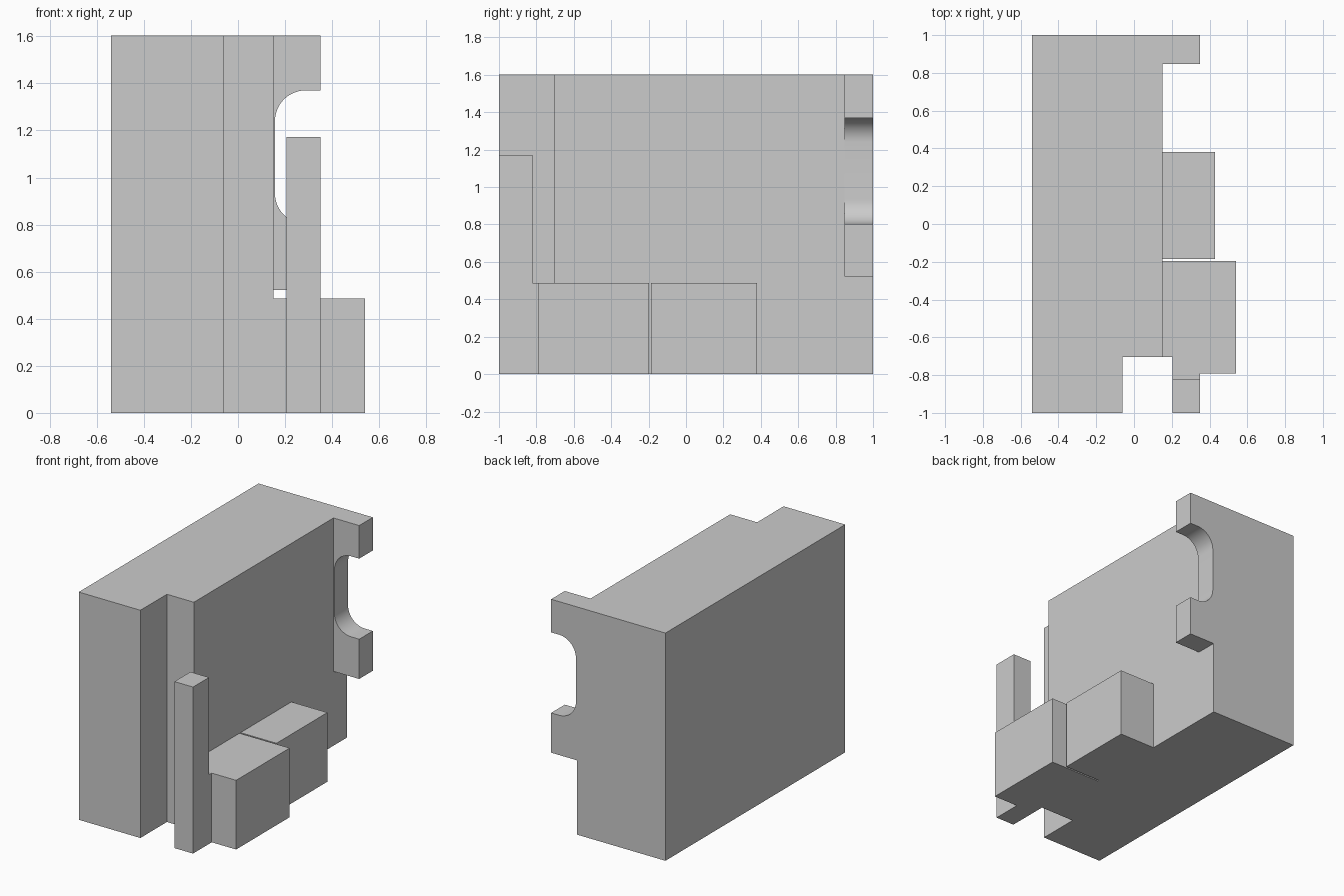
import bpy, bmesh, math
from mathutils import Vector

if "Cube" in bpy.data.objects:
    bpy.data.objects.remove(bpy.data.objects["Cube"])

grey = bpy.data.materials.new("plain grey")
grey.diffuse_color = (0.6, 0.6, 0.6, 1)
grey.use_nodes = True
grey.node_tree.nodes["Principled BSDF"].inputs["Base Color"].default_value = grey.diffuse_color


def prism(name, outline, low, high, axis="z"):
    """Extrude a 2D outline: xy outline along z, or xz outline along y."""
    place = (lambda a, b, d: (a, b, d)) if axis == "z" else (lambda a, b, d: (a, d, b))
    bm = bmesh.new()
    face = bm.faces.new([bm.verts.new(place(a, b, low)) for a, b in outline])
    out = bmesh.ops.extrude_face_region(bm, geom=[face])
    verts = [g for g in out["geom"] if isinstance(g, bmesh.types.BMVert)]
    bmesh.ops.translate(bm, verts=verts, vec=Vector(place(0, 0, high - low)))
    bmesh.ops.recalc_face_normals(bm, faces=bm.faces)
    mesh = bpy.data.meshes.new(name)
    bm.to_mesh(mesh)
    bm.free()
    mesh.materials.append(grey)
    obj = bpy.data.objects.new(name, mesh)
    bpy.context.collection.objects.link(obj)
    return obj


def rect(x0, x1, y0, y1):
    return [(x0, y0), (x1, y0), (x1, y1), (x0, y1)]


def arc(cx, cz, r, start, end, steps=12):
    angles = [math.radians(start + (end - start) * i / steps) for i in range(steps + 1)]
    return [(cx + r * math.cos(a), cz + r * math.sin(a)) for a in angles]


# Main block with a step cut from its front corner
body = prism("main_body", [(-0.54, -1), (-0.06, -1), (-0.06, -0.705), (0.15, -0.705),
                           (0.15, 1), (-0.54, 1)], 0, 1.603)

# Low side wings, separated by a thin slot
front_wing = prism("front_wing", [(0.1, -0.705), (0.205, -0.705), (0.205, -0.9), (0.35, -0.9),
                                  (0.35, -0.792), (0.54, -0.792), (0.54, -0.197),
                                  (0.1, -0.197)], 0, 0.487)
rear_wing = prism("rear_wing", rect(0.1, 0.43, -0.186, 0.38), 0, 0.487)

# Tall narrow post at the front
post = prism("front_post", rect(0.205, 0.35, -1, -0.822), 0, 1.172)

# Rear bracket with a rounded notch
r = 0.13
notch = arc(0.157 + r, 0.803 + r, r, 270, 180) + arc(0.157 + r, 1.37 - r, r, 180, 90)
bracket = prism("rear_bracket", [(0.1, 0.523), (0.35, 0.523), (0.35, 0.803)] + notch
                + [(0.35, 1.37), (0.35, 1.603), (0.1, 1.603)], 0.848, 1, "y")

# Fuse everything into one solid
bpy.context.view_layer.objects.active = body
for part in (front_wing, post, rear_wing, bracket):
    mod = body.modifiers.new("join", "BOOLEAN")
    mod.operation, mod.solver, mod.object = "UNION", "EXACT", part
    bpy.ops.object.modifier_apply(modifier=mod.name)
    bpy.data.objects.remove(part)

# Tidy flat faces and smooth the notch only
bm = bmesh.new()
bm.from_mesh(body.data)
bmesh.ops.remove_doubles(bm, verts=bm.verts, dist=0.0001)
bmesh.ops.dissolve_limit(bm, angle_limit=math.radians(0.5), verts=bm.verts, edges=bm.edges)
bm.to_mesh(body.data)
bm.free()
body.select_set(True)
bpy.ops.object.shade_smooth_by_angle(angle=math.radians(30))
